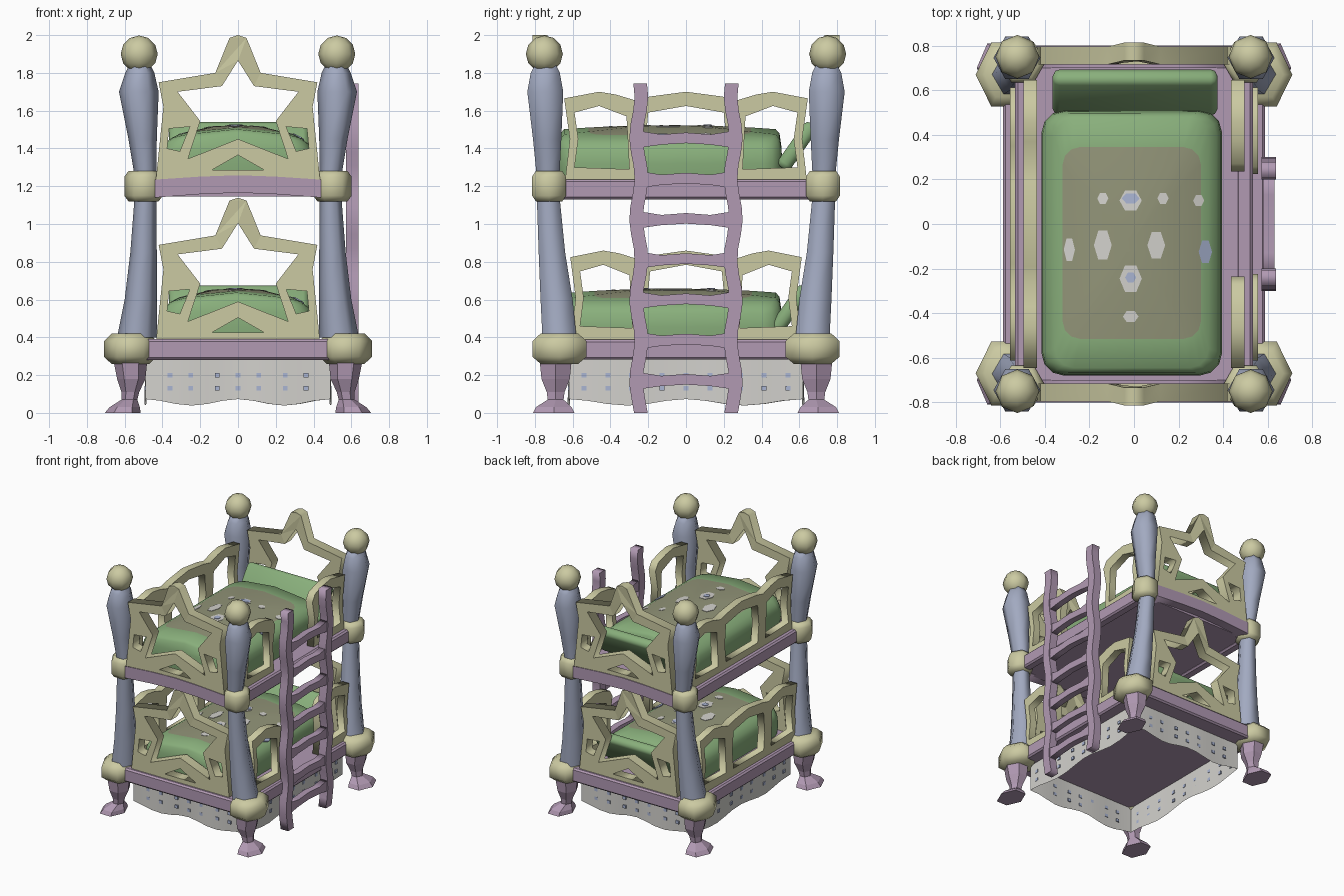
import bpy, bmesh
from math import cos, sin, pi, radians
from mathutils import Matrix, Vector
from mathutils.bvhtree import BVHTree

if bpy.data.objects.get("Cube"):
    bpy.data.objects.remove(bpy.data.objects["Cube"])


def material(name, rgb):
    m = bpy.data.materials.new(name)
    m.use_nodes = True
    m.diffuse_color = (*rgb, 1)
    m.node_tree.nodes["Principled BSDF"].inputs["Base Color"].default_value = (*rgb, 1)
    return m


CREAM = material("cream wood", (.60, .59, .36))
BLUE = material("slate blue", (.36, .40, .53))
PURPLE = material("mauve wood", (.44, .32, .45))
GREEN = material("leaf green", (.25, .43, .20))
WHITE = material("off white cloth", (.65, .64, .61))
TAUPE = material("taupe cloth", (.29, .30, .19))
PALE = material("pale blue dots", (.40, .46, .65))


def finish(name, bm, mats, smooth=None):
    bmesh.ops.recalc_face_normals(bm, faces=bm.faces)
    me = bpy.data.meshes.new(name)
    bm.to_mesh(me)
    bm.free()
    ob = bpy.data.objects.new(name, me)
    bpy.context.collection.objects.link(ob)
    for m in mats:
        me.materials.append(m)
    if smooth:
        select(ob)
        bpy.ops.object.shade_smooth_by_angle(angle=radians(smooth))
    return ob


def select(ob):
    bpy.ops.object.select_all(action='DESELECT')
    ob.select_set(True)
    bpy.context.view_layer.objects.active = ob


def box(name, mat, centre, size, bevel=0, tilt=0, segments=1, smooth=None):
    bm = bmesh.new()
    bmesh.ops.create_cube(bm, size=1, matrix=Matrix.Diagonal((*size, 1)))
    if bevel:
        bmesh.ops.bevel(bm, geom=bm.edges[:], offset=bevel, segments=segments,
                        affect='EDGES', profile=.5)
    bm.transform(Matrix.Translation(centre) @ Matrix.Rotation(tilt, 4, 'X'))
    return finish(name, bm, [mat], smooth)


def loft(name, mats, rings, smooth=None, paint=None):
    """Skin a list of closed rings and cap both ends."""
    bm = bmesh.new()
    rows = [[bm.verts.new(p) for p in r] for r in rings]
    n = len(rows[0])
    for k, (a, b) in enumerate(zip(rows, rows[1:])):
        for i in range(n):
            f = bm.faces.new((a[i], a[(i + 1) % n], b[(i + 1) % n], b[i]))
            f.material_index = paint(k) if paint else 0
    bm.faces.new(rows[0][::-1])
    bm.faces.new(rows[-1]).material_index = paint(len(rows)) if paint else 0
    return finish(name, bm, mats, smooth)


def hexagon(cx, cy, z, rx, ry):
    return [(cx + rx * cos(i * pi / 3), cy + ry / .866 * sin(i * pi / 3), z) for i in range(6)]


def board(name, mat, loops, side, offset, half):
    """Flat panel with holes; side=True stands it along y, otherwise along x."""
    cu = bpy.data.curves.new(name, 'CURVE')
    cu.dimensions, cu.fill_mode, cu.extrude = '2D', 'BOTH', half
    for pts in loops:
        sp = cu.splines.new('POLY')
        sp.points.add(len(pts) - 1)
        for p, (a, b) in zip(sp.points, pts):
            p.co = (a, b, 0, 1)
        sp.use_cyclic_u = True
    ob = bpy.data.objects.new(name, cu)
    bpy.context.collection.objects.link(ob)
    select(ob)
    bpy.ops.object.convert(target='MESH')
    ob = bpy.context.view_layer.objects.active
    turn = Matrix.Rotation(pi / 2, 4, 'X')
    if side:
        turn = Matrix.Rotation(pi / 2, 4, 'Z') @ turn
    place = (offset, 0, 0) if side else (0, offset, 0)
    ob.data.transform(Matrix.Translation(place) @ turn)
    ob.data.materials.clear()
    ob.data.materials.append(mat)
    return ob


def mirrored(half):
    return half + [(-a, b) for a, b in reversed(half) if abs(a) > 1e-6]


def flip(pts):
    return [(-a, b) for a, b in pts]


# Corner posts: leg, lower collar, lower post, upper collar, upper post, ball
LEG = [(.61, .70, 0, .095, .11), (.60, .70, .03, .08, .095), (.575, .69, .07, .042, .042),
       (.57, .69, .11, .047, .047), (.565, .69, .18, .075, .075), (.57, .69, .28, .09, .085)]
LOW_COLLAR = [(.57, .67, .26, .10, .10), (.57, .67, .297, .14, .143),
              (.57, .67, .38, .14, .143), (.57, .67, .42, .10, .10)]
LOW_POST = [(.535, .67, .40, .105, .09), (.515, .685, .60, .085, .085),
            (.50, .71, .85, .07, .07), (.49, .73, 1.15, .057, .06)]
HIGH_COLLAR = [(.50, .725, 1.12, .08, .07), (.50, .725, 1.15, .102, .09),
               (.50, .725, 1.25, .102, .09), (.50, .725, 1.28, .08, .07)]
HIGH_POST = [(.49, .73, 1.25, .057, .06), (.505, .735, 1.45, .075, .075),
             (.525, .745, 1.70, .105, .095), (.52, .745, 1.80, .077, .077),
             (.52, .745, 1.85, .052, .052)]
for sx in (-1, 1):
    for sy in (-1, 1):
        tag = ("front" if sy < 0 else "back") + ("_left" if sx > 0 else "_right")
        for part, mat, rows, smooth in (("leg", PURPLE, LEG, None), ("low_collar", CREAM, LOW_COLLAR, 65),
                                        ("low_post", BLUE, LOW_POST, 65), ("high_collar", CREAM, HIGH_COLLAR, 65),
                                        ("high_post", BLUE, HIGH_POST, 65)):
            loft(f"{tag}_{part}", [mat], [hexagon(sx * x, sy * y, z, rx, ry) for x, y, z, rx, ry in rows], smooth)
        bm = bmesh.new()
        bmesh.ops.create_uvsphere(bm, u_segments=8, v_segments=6, radius=.098,
                                  matrix=Matrix.Translation((sx * .523, sy * .75, 1.9)))
        finish(f"{tag}_ball", bm, [CREAM], 65)

# End boards with a star window and small windows
OUTLINE = mirrored([(0, 2), (.045, 1.985), (.12, 1.80), (.42, 1.75), (.395, 1.62), (.435, 1.23)])
STAR = mirrored([(0, 1.865), (.085, 1.73), (.32, 1.70), (.20, 1.545), (.265, 1.345), (0, 1.45)])
LOW_WINDOW = mirrored([(0, 1.365), (.14, 1.285)])
SIDE_WINDOW = [(.375, 1.40), (.365, 1.505), (.255, 1.515), (.308, 1.385)]
END = [OUTLINE, STAR, LOW_WINDOW, SIDE_WINDOW, flip(SIDE_WINDOW)]
ARCH = mirrored([(0, 1.258), (.2, 1.251), (.44, 1.235), (.44, 1.14), (.2, 1.158), (0, 1.166)])

# Side guards: a full one with three windows, and a pair with a gap for the ladder
TOP = [(.27, 1.655), (.37, 1.685), (.46, 1.70), (.645, 1.665), (.615, 1.45), (.64, 1.23)]
SIDE_HOLE = [(.30, 1.29), (.315, 1.57), (.46, 1.625), (.59, 1.59), (.57, 1.45), (.59, 1.30)]
MID_HOLE = mirrored([(0, 1.625), (.2, 1.59), (.215, 1.43), (.2, 1.29)])
FULL = [mirrored([(0, 1.70), (.19, 1.675)] + TOP), MID_HOLE, SIDE_HOLE, flip(SIDE_HOLE)]
SHORT = [[(.25, 1.23), (.265, 1.45), (.235, 1.60)] + TOP, SIDE_HOLE]


def moved(loops, scale, drop):
    return [[(a * scale, b - drop) for a, b in pts] for pts in loops]


def blanket_ring(hx, hy, z, cy, arch):
    """Rounded rectangle ring, raised along its middle by arch."""
    r, pts = min(hx, hy) * .25, []
    for q, (sx, sy) in enumerate(((1, 1), (-1, 1), (-1, -1), (1, -1))):
        for k in range(4):
            a = (q + k / 3) * pi / 2
            x = sx * (hx - r) + r * cos(a)
            pts.append((x - .01, sy * (hy - r) + r * sin(a) + cy, z + arch * (1 - (x / .4) ** 2)))
    # extra points at the middle of both ends carry the arch
    for at, sy in ((12, -1), (4, 1)):
        pts.insert(at, (-.01, sy * hy + cy, z + arch))
    return pts


def spot(name, mat, cloth, x, y, rx, ry, lift):
    """Thin patch that follows the cloth below it."""
    tree = BVHTree.FromPolygons([v.co for v in cloth.data.vertices],
                                [p.vertices for p in cloth.data.polygons])
    flat = hexagon(x, y, 3, rx, ry)
    tops = [tree.ray_cast(Vector(p), Vector((0, 0, -1)))[0] for p in flat]
    loft(name, [mat], [[p + Vector((0, 0, h)) for p in tops] for h in (-.003, lift)])


# Blanket sections: half width, half length, height, arch
BLANKET = [(.395, .585, 1.23, 0), (.405, .595, 1.32, 0), (.40, .59, 1.39, .02), (.38, .58, 1.42, .06),
           (.345, .56, 1.437, .065), (.31, .43, 1.446, .065), (.15, .2, 1.456, .065), (.03, .04, 1.458, .065)]
SPOTS = [(-.14, .2, .025, .025), (.13, .2, .025, .025), (-.015, .19, .05, .045), (-.14, -.01, .04, .065),
         (.10, -.01, .04, .06), (-.015, -.16, .05, .06), (-.015, -.33, .035, .025),
         (-.29, -.03, .025, .05), (.29, .19, .025, .025)]
BLUE_SPOTS = [(-.015, .2, .04, .022), (-.015, -.155, .025, .022), (.32, -.04, .03, .05)]

for tier, drop, scale, end_y, guard_x in (("lower", .865, .95, .69, .525), ("upper", 0, 1, .755, .465)):
    gdrop = drop * .972
    for s, tag in ((-1, "front"), (1, "back")):
        ob = board(f"{tier}_{tag}_board", CREAM, moved(END, 1, drop * .995), False, s * end_y, .04)
        for v in ob.data.vertices:  # star tip leans outward
            if v.co.z > 1.85 - drop:
                v.co.y += s * .018
        if drop:
            box(f"{tier}_{tag}_rail", PURPLE, (0, s * .70, .335), (1, .11, .11), .012)
        else:
            board(f"{tier}_{tag}_rail", PURPLE, [ARCH], False, s * .75, .05)
    board(f"{tier}_right_guard", CREAM, moved(FULL, scale, gdrop), True, -guard_x, .03)
    board(f"{tier}_left_front_guard", CREAM, moved([flip(p) for p in SHORT], scale, gdrop), True, guard_x, .03)
    board(f"{tier}_left_back_guard", CREAM, moved(SHORT, scale, gdrop), True, guard_x, .03)
    # Side rails and deck
    rail_x, rail_z, deck_low = (.55, .335, .282) if drop else (.495, 1.183, 1.145)
    for s, tag in ((-1, "right"), (1, "left")):
        box(f"{tier}_{tag}_rail", PURPLE, (s * rail_x, 0, rail_z), (.075, 1.36, .106), .012)
    box(f"{tier}_deck", PURPLE, (0, 0, (rail_z + .05 + deck_low) / 2),
        (rail_x * 2, end_y * 2 - .06, rail_z + .05 - deck_low))
    # Bedding
    cy = -.085 + drop * .02
    cloth = loft(f"{tier}_blanket", [GREEN, TAUPE],
                 [blanket_ring(hx, hy * (.97 if drop else 1), z - drop, cy, arch) for hx, hy, z, arch in BLANKET],
                 50, lambda k: int(k >= 5))
    box(f"{tier}_pillow", GREEN, (.005, .59 - drop * .045, 1.413 - drop), (.74, .08, .285), .03,
        radians(-35), 2, 50)
    for i, (x, y, rx, ry) in enumerate(SPOTS):
        spot(f"{tier}_blanket_spot_{i}", WHITE, cloth, x, y + cy, rx, ry, .003)
    for i, (x, y, rx, ry) in enumerate(BLUE_SPOTS):
        spot(f"{tier}_blanket_blue_spot_{i}", PALE, cloth, x, y + cy, rx, ry, .006)

# Cloth skirt with a wavy hem
bm = bmesh.new()
corners = [Vector(c) for c in ((-.49, -.62), (.49, -.62), (.49, .62), (-.49, .62))]
rows = []
for i, c in enumerate(corners):
    nxt = corners[(i + 1) % 4]
    for k in range(12):
        p = c.lerp(nxt, k / 12)
        hem = .056 + .017 * cos(k / 12 * 4 * pi)
        out = 1 + .012 * sin(k / 12 * 4 * pi)
        rows.append((bm.verts.new((p.x, p.y, .31)), bm.verts.new((p.x * out, p.y * out, hem))))
for a, b in zip(rows, rows[1:] + rows[:1]):
    bm.faces.new((a[0], a[1], b[1], b[0]))
finish("skirt", bm, [WHITE], 40)

# Skirt dots
for i, a in enumerate((-.47, -.36, -.25, -.11, 0, .11, .25, .36, .47)):
    for z in (.13, .2):
        for s in (-1, 1):
            box(f"skirt_side_dot_{i}", PALE, (s * .491, a * 1.15, z), (.009, .026, .024))
            if abs(a) < .4:
                box(f"skirt_end_dot_{i}", PALE, (a, s * .621, z), (.026, .009, .024))

# Ladder: two wavy uprights and seven bowed rungs
levels = [k * 1.745 / 24 for k in range(25)]
for s, tag in ((-1, "front"), (1, "back")):
    mid = [(s * (.25 + .014 * cos((z - .17) * 2 * pi / .43)), z) for z in levels]
    outline = [(y - .036, z) for y, z in mid] + [(y + .036, z) for y, z in reversed(mid)]
    board(f"ladder_{tag}_upright", PURPLE, [outline], True, .604, .033)
for k in range(7):
    z = .17 + k * .213
    rung = mirrored([(0, z + .036), (.13, z + .026), (.23, z + .042), (.23, z - .042), (.13, z - .028), (0, z - .02)])
    board(f"ladder_rung_{k + 1}", PURPLE, [rung], True, .604, .026)
